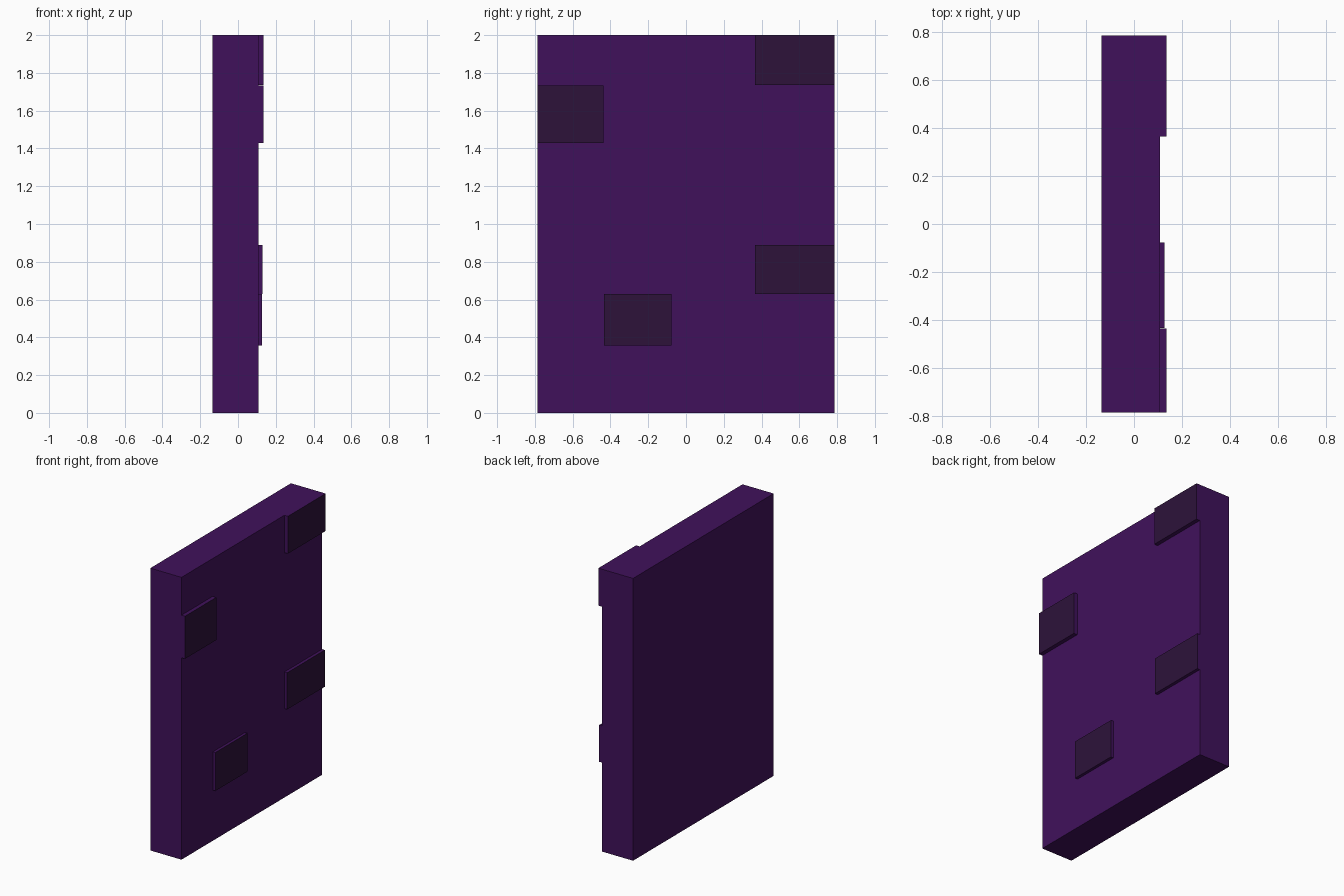
import bpy

if "Cube" in bpy.data.objects:
    bpy.data.objects.remove(bpy.data.objects["Cube"])


def material(name, color):
    m = bpy.data.materials.new(name)
    m.diffuse_color = (*color, 1)
    m.use_nodes = True
    m.node_tree.nodes["Principled BSDF"].inputs["Base Color"].default_value = m.diffuse_color
    return m


purple = material("purple", (0.051, 0.0056, 0.105))
dark = material("dark_purple", (0.026, 0.006, 0.042))


def box(name, x, y, z):
    bpy.ops.mesh.primitive_cube_add(size=1, location=[(a + b) / 2 for a, b in (x, y, z)])
    ob = bpy.context.object
    ob.name = name
    ob.scale = [b - a for a, b in (x, y, z)]
    bpy.ops.object.transform_apply(location=False, rotation=False, scale=True)
    ob.data.materials.append(purple)
    return ob


# Main slab
FACE, HALF = 0.108, 0.787
box("slab", (-0.136, FACE), (-HALF, HALF), (0, 2))

# Raised plates: purple rims, darker outer face
plates = {
    "upper_right_plate": (0.136, (0.365, HALF), (1.735, 2)),
    "upper_left_plate": (0.136, (-HALF, -0.437), (1.43, 1.732)),
    "lower_right_plate": (0.13, (0.365, HALF), (0.63, 0.89)),
    "lower_left_plate": (0.128, (-0.435, -0.078), (0.358, 0.63)),
}
for name, (outer, y, z) in plates.items():
    plate = box(name, (FACE, outer), y, z)
    plate.data.materials.append(dark)
    for face in plate.data.polygons:
        if face.normal.x > 0.5:
            face.material_index = 1
